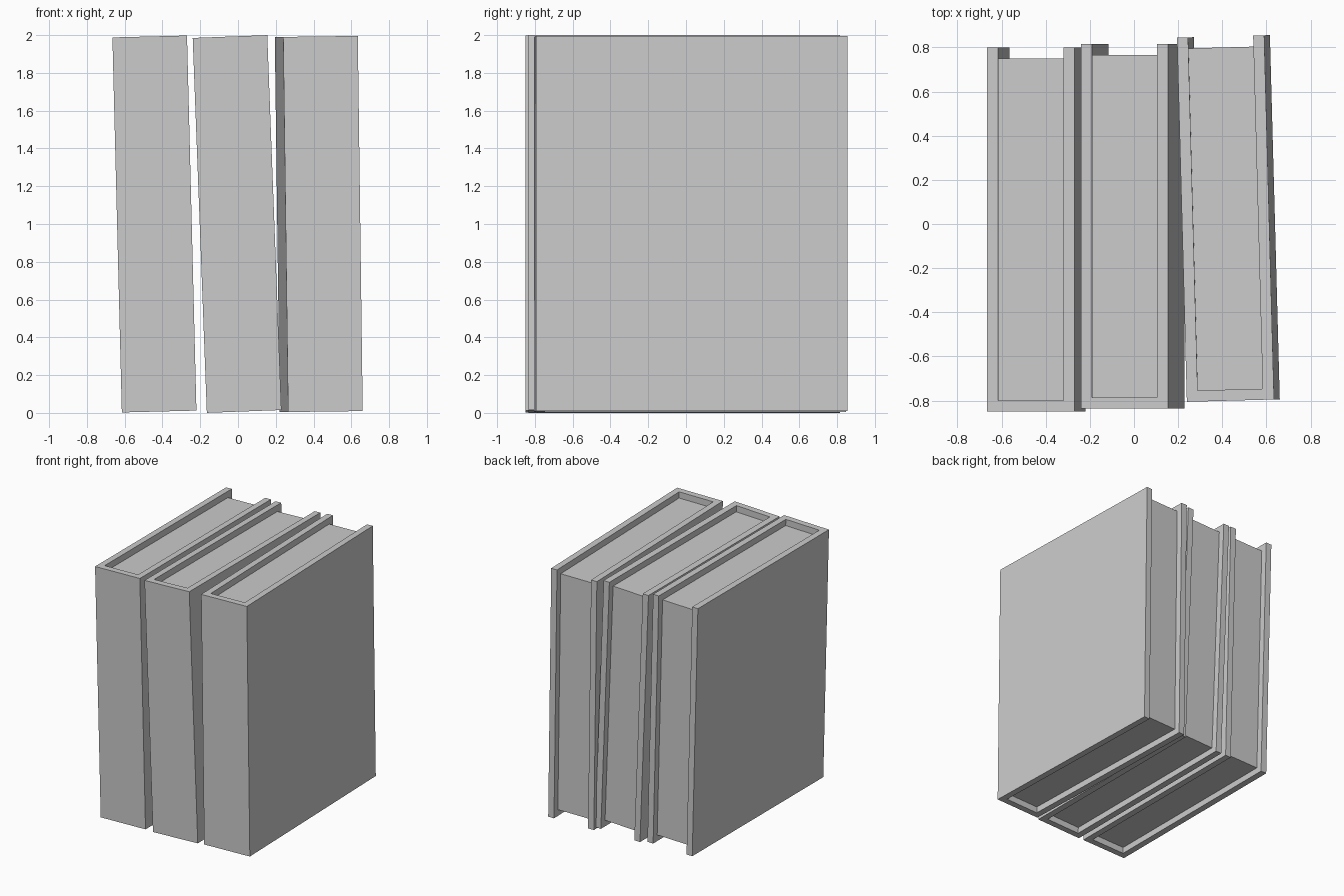
import bpy
import bmesh
from math import radians

default = bpy.data.objects.get("Cube")
if default:
    bpy.data.objects.remove(default)

W, D, H, T = 0.395, 1.65, 1.986, 0.05  # book width, depth, height, board thickness

grey = bpy.data.materials.new("plain_grey")
grey.use_nodes = True
colour = (0.6, 0.6, 0.6, 1)
grey.diffuse_color = colour
grey.node_tree.nodes["Principled BSDF"].inputs["Base Color"].default_value = colour


def prism(name, outline, height, location, rotation):
    """Extrude a plan outline upwards, centred on the object's origin."""
    bm = bmesh.new()
    face = bm.faces.new([bm.verts.new((x, y, -height / 2)) for x, y in outline])
    top = bmesh.ops.extrude_face_region(bm, geom=[face])["geom"]
    bmesh.ops.translate(bm, vec=(0, 0, height),
                        verts=[v for v in top if isinstance(v, bmesh.types.BMVert)])
    bmesh.ops.recalc_face_normals(bm, faces=bm.faces)
    mesh = bpy.data.meshes.new(name)
    bm.to_mesh(mesh)
    bm.free()
    mesh.materials.append(grey)
    obj = bpy.data.objects.new(name, mesh)
    obj.location = location
    obj.rotation_euler = rotation
    bpy.context.collection.objects.link(obj)


# U-shaped cover (spine at the front) and the recessed page block
x, y = W / 2, D / 2
cover = [(-x, -y), (x, -y), (x, y), (x - T, y), (x - T, T - y),
         (T - x, T - y), (T - x, y), (-x, y)]
pages = [(T - x, T - y), (x - T, T - y), (x - T, y - T), (T - x, y - T)]

# Each book: side, centre x, centre y, lean and turn in degrees
books = [("right", -0.4425, -0.025, -1.44, 0),
         ("middle", -0.005, -0.01, -2.16, 0),
         ("left", 0.4275, 0.025, -0.75, 1.55)]
for side, cx, cy, lean, turn in books:
    rotation = (0, radians(lean), radians(turn))
    prism(side + "_book_cover", cover, H, (cx, cy, 1), rotation)
    prism(side + "_book_pages", pages, H - 2 * T, (cx, cy, 1), rotation)
